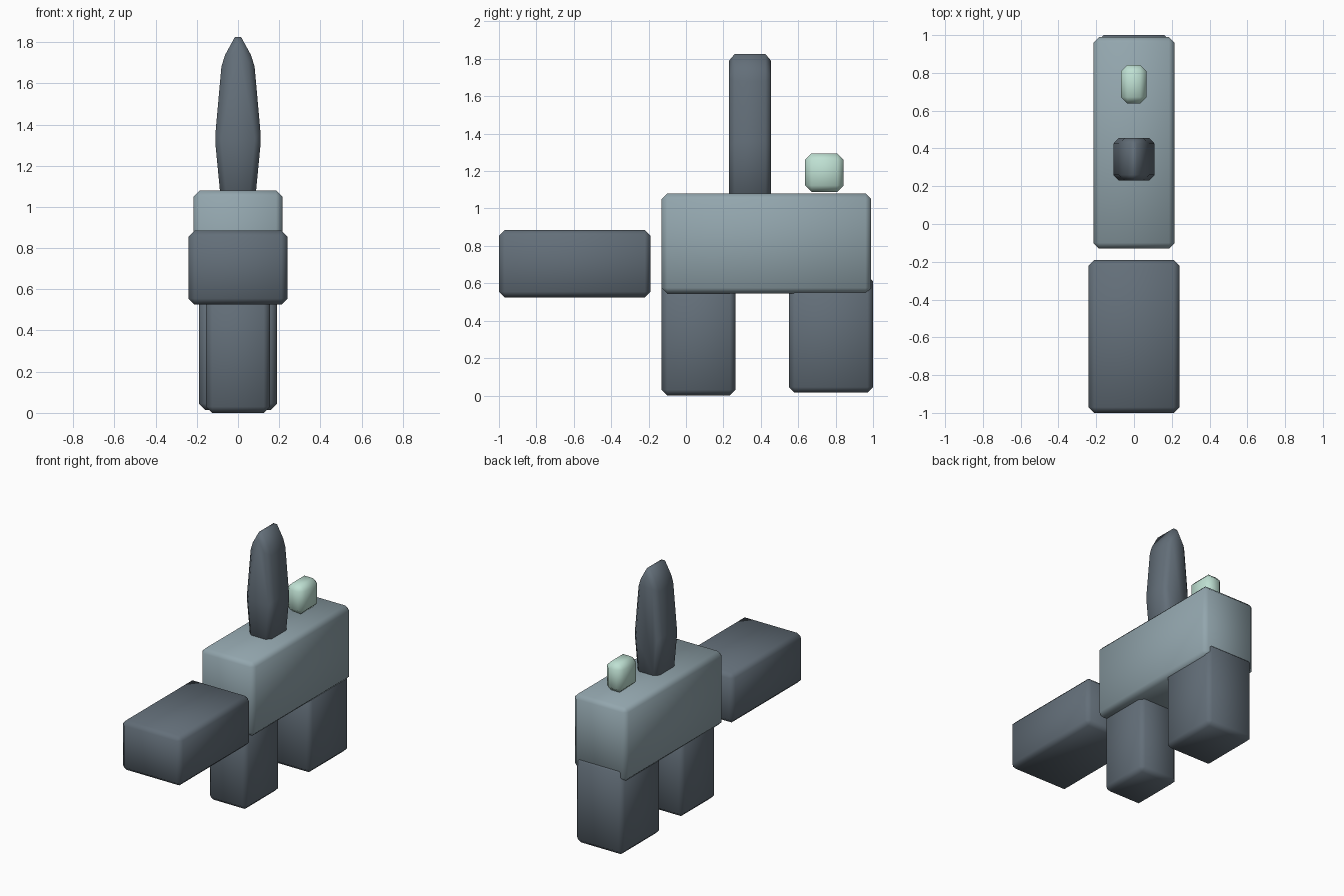
import bpy, bmesh

if "Cube" in bpy.data.objects:
    bpy.data.objects.remove(bpy.data.objects["Cube"])


def material(name, rgb):
    m = bpy.data.materials.new(name)
    m.diffuse_color = (*rgb, 1)
    m.use_nodes = True
    m.node_tree.nodes["Principled BSDF"].inputs["Base Color"].default_value = m.diffuse_color
    return m


slate = material("dark slate", (0.125, 0.158, 0.191))
grey = material("blue grey", (0.29, 0.38, 0.42))
mint = material("pale mint", (0.52, 0.75, 0.65))


def finish(name, bm, mat, bevel):
    """Chamfer every edge, then shade the result smooth."""
    bmesh.ops.recalc_face_normals(bm, faces=bm.faces)
    bmesh.ops.bevel(bm, geom=bm.edges[:], offset=bevel, segments=1,
                    affect='EDGES', clamp_overlap=True)
    for f in bm.faces:
        f.smooth = True
    me = bpy.data.meshes.new(name)
    bm.to_mesh(me)
    bm.free()
    me.materials.append(mat)
    ob = bpy.data.objects.new(name, me)
    bpy.context.collection.objects.link(ob)
    return ob


def block(name, mat, x, y, z, bevel=0.03):
    """Chamfered box from its x, y and z ranges."""
    bm = bmesh.new()
    bmesh.ops.create_cube(bm, size=1)
    for v in bm.verts:
        for i, (lo, hi) in enumerate((x, y, z)):
            v.co[i] = lo if v.co[i] < 0 else hi
    return finish(name, bm, mat, bevel)


# Body, head and legs
block("body", grey, (-0.215, 0.215), (-0.13, 0.99), (0.545, 1.08))
block("head", slate, (-0.24, 0.24), (-1.0, -0.19), (0.525, 0.885))
block("front_leg", slate, (-0.155, 0.155), (-0.13, 0.265), (0.0, 0.64))
block("back_leg", slate, (-0.19, 0.19), (0.55, 1.0), (0.015, 0.64))

# Small block above the rear of the body
block("rear_nub", mint, (-0.07, 0.067), (0.637, 0.843), (1.088, 1.295), 0.035)

# Upright blade: symmetric outline extruded along y
half = [(0.085, 1.05), (0.112, 1.33), (0.078, 1.71)]
outline = half + [(0.0, 1.852)] + [(-x, z) for x, z in reversed(half)]
bm = bmesh.new()
face = bm.faces.new([bm.verts.new((x, 0.23, z)) for x, z in outline])
ext = bmesh.ops.extrude_face_region(bm, geom=[face], use_keep_orig=True)
for v in ext["geom"]:
    if isinstance(v, bmesh.types.BMVert):
        v.co.y = 0.455
finish("blade", bm, slate, 0.03)
